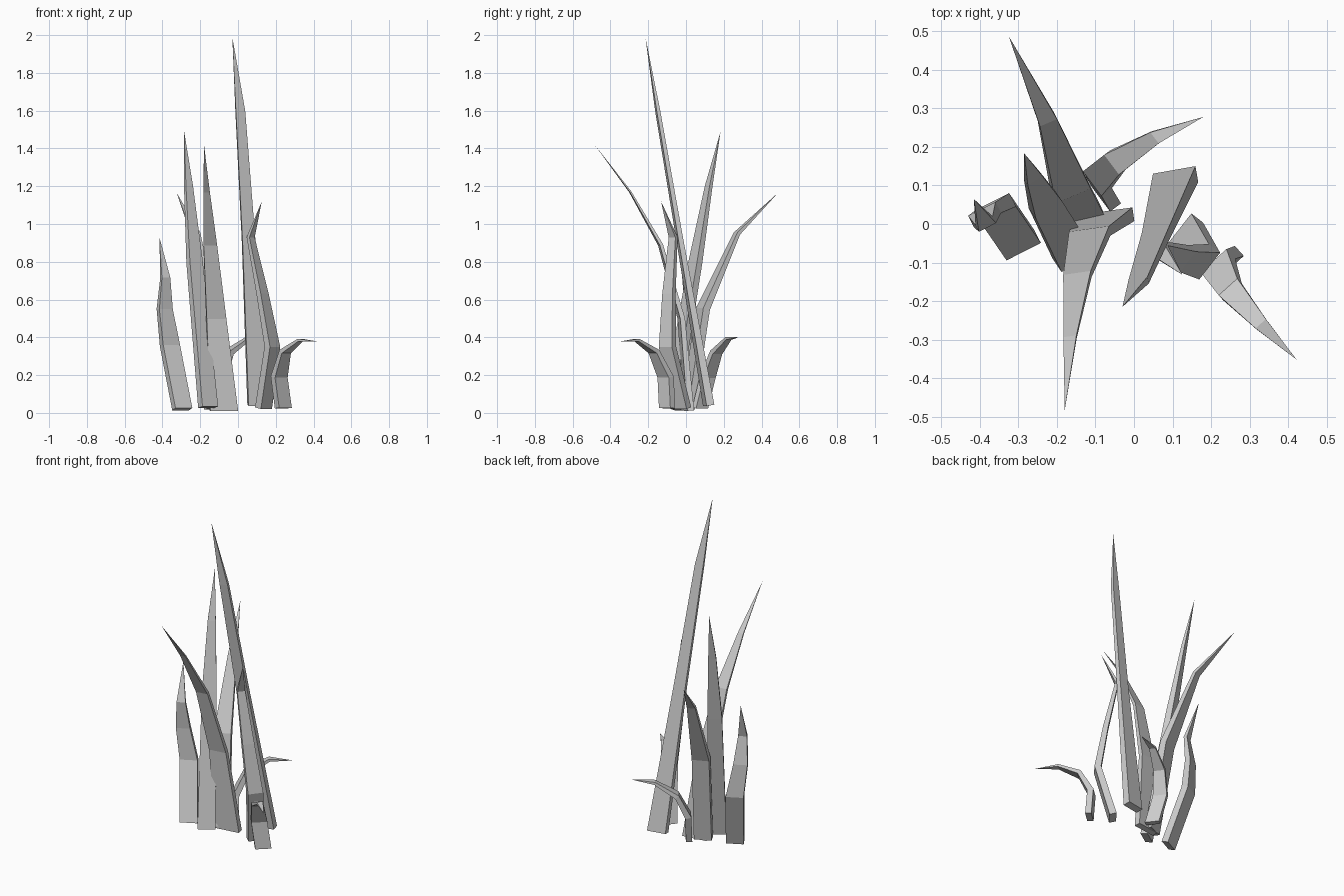
import bpy, bmesh
from math import radians, cos, sin
from mathutils import Vector


def blade(name, angle, thick, path, widths):
    """Rectangular section swept along a path, narrowing to a point.
    angle: heading of the broad side in plan; widths: one per ring below the tip."""
    pts = [Vector(p) for p in path]
    side = Vector((cos(radians(angle)), sin(radians(angle)), 0))
    bm = bmesh.new()
    rings = []
    for i, w in enumerate(widths):
        tangent = (pts[i + 1] - pts[i]).normalized()
        if i:
            tangent += (pts[i] - pts[i - 1]).normalized()
        depth = tangent.cross(side).normalized()
        a = side * w / 2
        b = depth * thick * (w / widths[0]) / 2
        rings.append([bm.verts.new(pts[i] + o) for o in (-a - b, a - b, a + b, -a + b)])
    tip = bm.verts.new(pts[-1])
    bm.faces.new(rings[0])
    for lo, hi in zip(rings, rings[1:]):
        for k in range(4):
            n = (k + 1) % 4
            bm.faces.new((lo[k], lo[n], hi[n], hi[k]))
    for k in range(4):
        bm.faces.new((rings[-1][k], rings[-1][(k + 1) % 4], tip))
    bmesh.ops.recalc_face_normals(bm, faces=bm.faces)
    mesh = bpy.data.meshes.new(name)
    bm.to_mesh(mesh)
    bm.free()
    obj = bpy.data.objects.new(name, mesh)
    bpy.context.collection.objects.link(obj)
    return obj


# Tall, nearly straight blades
blade("tallest_blade", 10, 0.042,
      [(0.108, 0.12, 0.04), (0.057, -0.03, 0.9), (0.012, -0.15, 1.6), (-0.03, -0.215, 1.99)],
      [0.112, 0.07, 0.05])
blade("straight_back_blade", 34, 0.042,
      [(-0.158, -0.08, 0.03), (-0.23, 0.05, 0.8), (-0.262, 0.12, 1.2), (-0.285, 0.183, 1.49)],
      [0.1, 0.082, 0.045])

# Outward arching blades
blade("back_arching_blade", 23, 0.04,
      [(-0.125, 0.01, 0.02), (-0.165, 0.09, 0.55), (-0.225, 0.27, 0.95), (-0.325, 0.487, 1.165)],
      [0.1, 0.098, 0.048])
blade("front_arching_blade", 8, 0.036,
      [(-0.075, 0.015, 0.012), (-0.115, -0.025, 0.5), (-0.147, -0.135, 0.89),
       (-0.166, -0.295, 1.17), (-0.18, -0.484, 1.42)],
      [0.148, 0.105, 0.072, 0.034])

# Medium swaying blades
blade("left_swaying_blade", 27, 0.04,
      [(-0.295, -0.055, 0.02), (-0.36, 0.04, 0.355), (-0.388, 0.025, 0.55),
       (-0.385, 0.0, 0.715), (-0.416, 0.065, 0.93)],
      [0.1, 0.1, 0.08, 0.05])
blade("right_swaying_blade", 52, 0.04,
      [(0.135, -0.022, 0.025), (0.182, -0.098, 0.35), (0.13, -0.09, 0.63),
       (0.067, -0.068, 0.93), (0.126, -0.132, 1.12)],
      [0.095, 0.088, 0.068, 0.045])

# Short curled blades
blade("front_curled_blade", 42, 0.035,
      [(0.24, -0.1, 0.025), (0.218, -0.108, 0.19), (0.25, -0.17, 0.325),
       (0.33, -0.26, 0.385), (0.422, -0.352, 0.378)],
      [0.09, 0.09, 0.065, 0.036])
blade("back_curled_blade", -53, 0.035,
      [(-0.072, 0.075, 0.025), (-0.095, 0.115, 0.19), (-0.05, 0.16, 0.32),
       (0.055, 0.225, 0.395), (0.18, 0.278, 0.4)],
      [0.08, 0.08, 0.064, 0.036])
